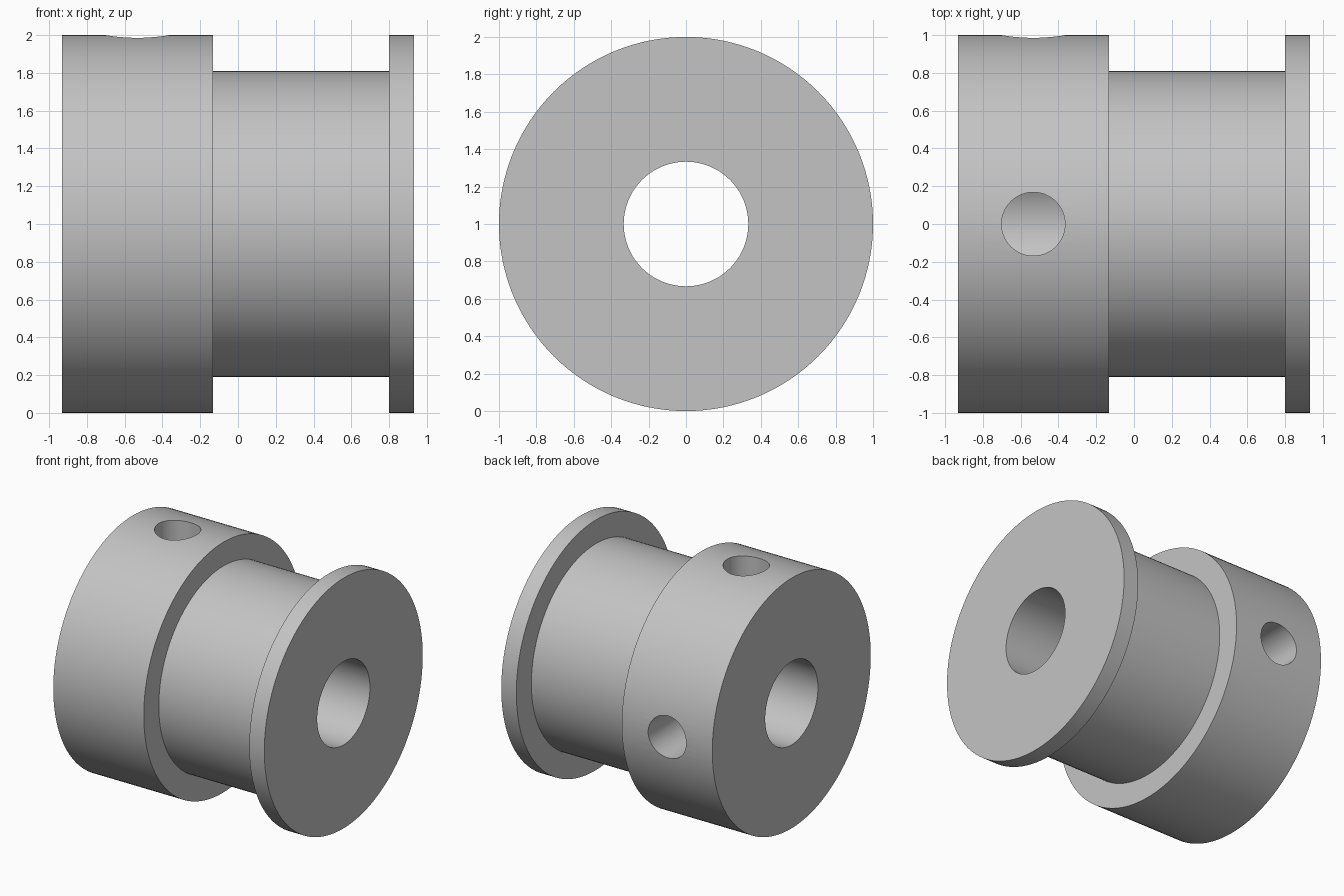
import bpy
import bmesh
from math import pi, radians
from mathutils import Matrix, Vector

cube = bpy.data.objects.get("Cube")
if cube:
    bpy.data.objects.remove(cube, do_unlink=True)

SEGMENTS = 128
AXIS_HEIGHT = 1.0
BORE, GROOVE, RIM = 0.333, 0.81, 1.0
HUB_END, HUB_SHOULDER, FLANGE_INNER, FLANGE_END = -0.933, -0.133, 0.8, 0.933
HOLE_X, HOLE_RADIUS = -0.533, 0.168

steel = bpy.data.materials.new("light_grey_metal")
grey = (0.55, 0.55, 0.55, 1.0)
steel.use_nodes = True
steel.diffuse_color = grey
steel.node_tree.nodes["Principled BSDF"].inputs["Base Color"].default_value = grey


def make_object(name, bm):
    bmesh.ops.recalc_face_normals(bm, faces=bm.faces)
    mesh = bpy.data.meshes.new(name)
    bm.to_mesh(mesh)
    bm.free()
    mesh.materials.append(steel)
    obj = bpy.data.objects.new(name, mesh)
    bpy.context.collection.objects.link(obj)
    return obj


def lathe_x(name, profile):
    """Revolve a closed (x, radius) profile around the x axis."""
    bm = bmesh.new()
    rings = []
    for i in range(SEGMENTS):
        turn = Matrix.Rotation(2 * pi * i / SEGMENTS, 3, "X")
        rings.append([bm.verts.new(turn @ Vector((x, 0, r)) + Vector((0, 0, AXIS_HEIGHT)))
                      for x, r in profile])
    n = len(profile)
    for i, ring in enumerate(rings):
        after = rings[(i + 1) % SEGMENTS]
        for j in range(n):
            k = (j + 1) % n
            bm.faces.new((ring[j], ring[k], after[k], after[j]))
    return make_object(name, bm)


def screw_hole(name, angle):
    """Radial cutter from the bore outwards; angle turns it about the axis."""
    bm = bmesh.new()
    bmesh.ops.create_cone(bm, cap_ends=True, segments=64, radius1=HOLE_RADIUS,
                          radius2=HOLE_RADIUS, depth=1.1,
                          matrix=Matrix.Translation((0, 0, 0.65)))
    place = Matrix.Translation((HOLE_X, 0, AXIS_HEIGHT)) @ Matrix.Rotation(angle, 4, "X")
    bm.transform(place)
    return make_object(name, bm)


# Hub, belt seat and end flange in one turned body with a through bore
pulley = lathe_x("pulley_body", [
    (HUB_END, BORE), (HUB_END, RIM), (HUB_SHOULDER, RIM), (HUB_SHOULDER, GROOVE),
    (FLANGE_INNER, GROOVE), (FLANGE_INNER, RIM), (FLANGE_END, RIM), (FLANGE_END, BORE),
])
bpy.context.view_layer.objects.active = pulley
pulley.select_set(True)

# Set screw holes on the top and the back of the hub
for name, angle in (("top_hole_cutter", 0), ("back_hole_cutter", -pi / 2)):
    cutter = screw_hole(name, angle)
    cutter.hide_render = True
    cut = pulley.modifiers.new(name, "BOOLEAN")
    cut.operation = "DIFFERENCE"
    cut.solver = "EXACT"
    cut.object = cutter
    bpy.ops.object.modifier_apply(modifier=cut.name)
    bpy.data.objects.remove(cutter, do_unlink=True)

bpy.ops.object.select_all(action="DESELECT")
pulley.select_set(True)
bpy.ops.object.shade_smooth_by_angle(angle=radians(30))
